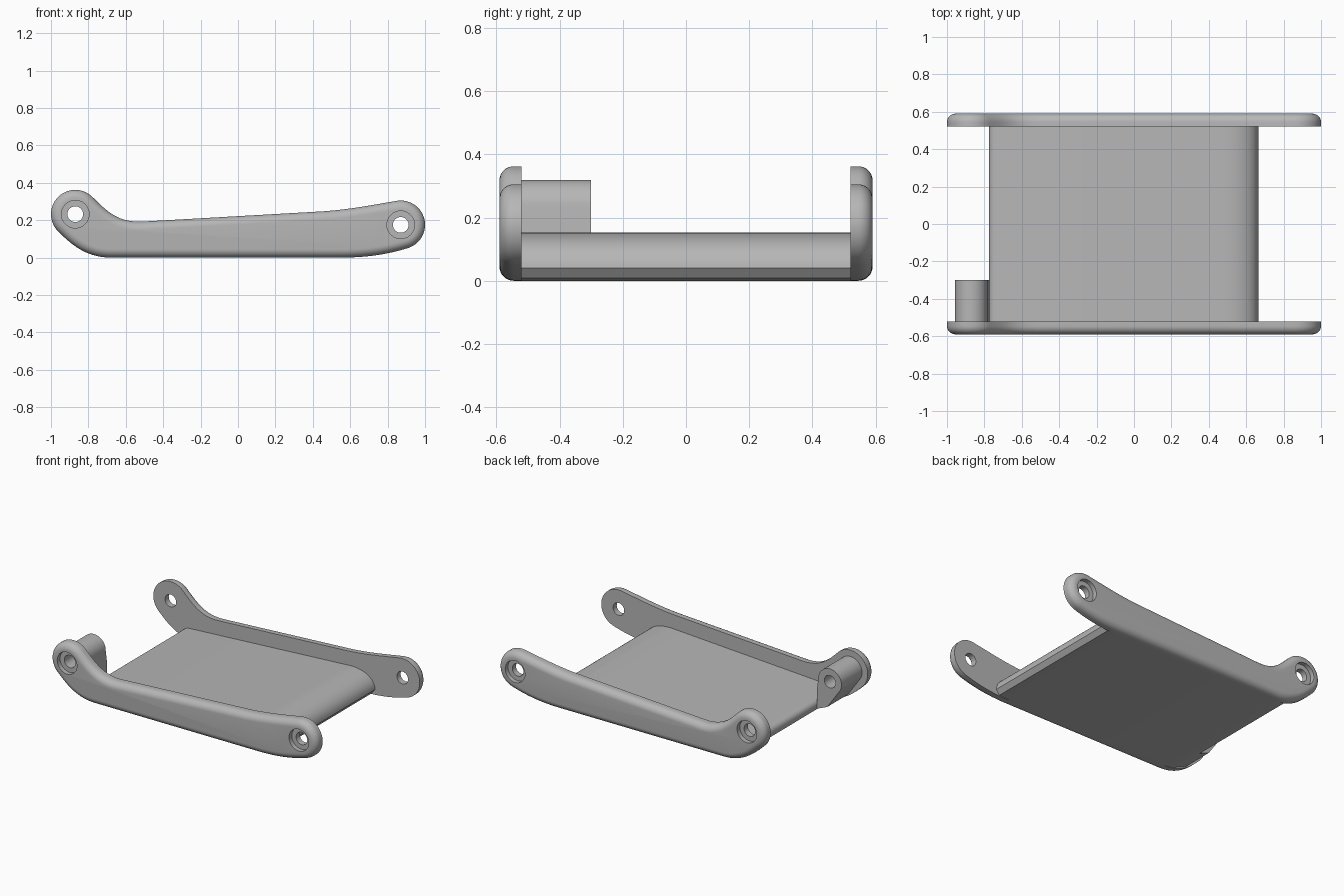
import bpy, bmesh, math
from mathutils import Vector

cube = bpy.data.objects.get("Cube")
if cube:
    bpy.data.objects.remove(cube, do_unlink=True)

grey = bpy.data.materials.new("plain_grey")
grey.use_nodes = True
COLOUR = (0.47, 0.47, 0.47, 1)
grey.diffuse_color = COLOUR
grey.node_tree.nodes["Principled BSDF"].inputs["Base Color"].default_value = COLOUR

INNER, OUTER, FILLET = 0.52, 0.59, 0.045
LEFT_EYE, RIGHT_EYE, EYE_R = (-0.87, 0.232), (0.87, 0.175), 0.13


def arc(centre, r, start, end, n=28):
    angles = [math.radians(start + (end - start) * i / n) for i in range(n + 1)]
    return [Vector((centre[0] + r * math.cos(a), centre[1] + r * math.sin(a))) for a in angles]


def bezier(a, b, c, d, n=16):
    """Points strictly between a and d."""
    a, b, c, d = map(Vector, (a, b, c, d))
    ts = [i / n for i in range(1, n)]
    return [a * (1 - t) ** 3 + b * 3 * t * (1 - t) ** 2 + c * 3 * t * t * (1 - t) + d * t ** 3 for t in ts]


def inset(outline, dist):
    """Move a counter-clockwise outline inward along its normals."""
    result = []
    for i, p in enumerate(outline):
        t = (outline[(i + 1) % len(outline)] - outline[i - 1]).normalized()
        result.append(p + Vector((-t.y, t.x)) * dist)
    return result


def loft(name, rings):
    """Solid through (outline, y) rings, capped at both ends."""
    bm = bmesh.new()
    loops = [[bm.verts.new((p[0], y, p[1])) for p in outline] for outline, y in rings]
    for a, b in zip(loops, loops[1:]):
        for i in range(len(a)):
            j = (i + 1) % len(a)
            bm.faces.new((a[i], a[j], b[j], b[i]))
    bm.faces.new(loops[0])
    bm.faces.new(loops[-1])
    bmesh.ops.recalc_face_normals(bm, faces=bm.faces)
    mesh = bpy.data.meshes.new(name)
    bm.to_mesh(mesh)
    bm.free()
    mesh.materials.append(grey)
    obj = bpy.data.objects.new(name, mesh)
    bpy.context.collection.objects.link(obj)
    return obj


def activate(obj):
    bpy.ops.object.select_all(action='DESELECT')
    obj.select_set(True)
    bpy.context.view_layer.objects.active = obj


def drill(obj, centre, r, y0, y1):
    """Cut a round hole along y."""
    cutter = loft("cutter", [(arc(centre, r, 0, 350, 35), y) for y in (y0, y1)])
    cutter.hide_render = True
    activate(obj)
    mod = obj.modifiers.new("hole", 'BOOLEAN')
    mod.operation, mod.solver, mod.object = 'DIFFERENCE', 'EXACT', cutter
    bpy.ops.object.modifier_apply(modifier=mod.name)
    bpy.data.objects.remove(cutter, do_unlink=True)


def smooth(obj):
    activate(obj)
    bpy.ops.object.shade_smooth_by_angle(angle=math.radians(32))


# Side rail outline, counter-clockwise, with a round eye at each end
left = arc(LEFT_EYE, EYE_R, 45, 225)
right = arc(RIGHT_EYE, EYE_R, -72, 100)
belly_l, belly_r = Vector((-0.68, 0)), Vector((0.55, 0))
top_r, top_l = Vector((0.45, 0.247)), Vector((-0.5, 0.193))
outline = (left
           + bezier(left[-1], (-0.9, 0.08), (-0.82, 0), belly_l)
           + [belly_l, belly_r]
           + bezier(belly_r, (0.7, 0), (0.81, 0.02), right[0])
           + right
           + bezier(right[-1], (0.72, 0.282), (0.6, 0.257), top_r)
           + [top_r, top_l]
           + bezier(top_l, (-0.64, 0.183), (-0.7, 0.247), left[0]))

# Side rails: outer edge filleted, screw holes counterbored from outside
for name, side in (("front_rail", -1), ("back_rail", 1)):
    rings = [(outline, side * INNER)]
    for i in range(9):
        a = math.pi / 2 * i / 8
        rings.append((inset(outline, FILLET * (1 - math.cos(a))),
                      side * (OUTER - FILLET + FILLET * math.sin(a))))
    rail = loft(name, rings)
    for eye in (LEFT_EYE, RIGHT_EYE):
        drill(rail, eye, 0.042, side * 0.4, side * 0.7)
        drill(rail, eye, 0.074, side * 0.56, side * 0.7)
    smooth(rail)

# Deck: gently sloping top, rounded nose at the right end
nose_top, nose_low = (0.47, 0.152), (0.665, 0.04)
deck = [(-0.775, 0.022), (-0.735, 0.007), (-0.68, 0), (0.55, 0), (0.64, 0.008), nose_low]
deck += bezier(nose_low, (0.66, 0.12), (0.57, 0.157), nose_top)
deck += [nose_top, (-0.725, 0.082)]
deck += bezier((-0.725, 0.082), (-0.755, 0.08), (-0.775, 0.07), (-0.775, 0.04), 6)
deck += [(-0.775, 0.04)]
smooth(loft("deck", [(deck, -INNER), (deck, INNER)]))

# Boss behind the front left-hand eye, running down to the deck end
boss = arc(LEFT_EYE, 0.087, 0, 205)
boss += [(-0.85, 0.055), (-0.773, 0.023), (-0.773, 0.15)]
boss = loft("screw_boss", [(boss, -INNER), (boss, -0.30)])
drill(boss, LEFT_EYE, 0.042, -0.7, -0.2)
smooth(boss)
